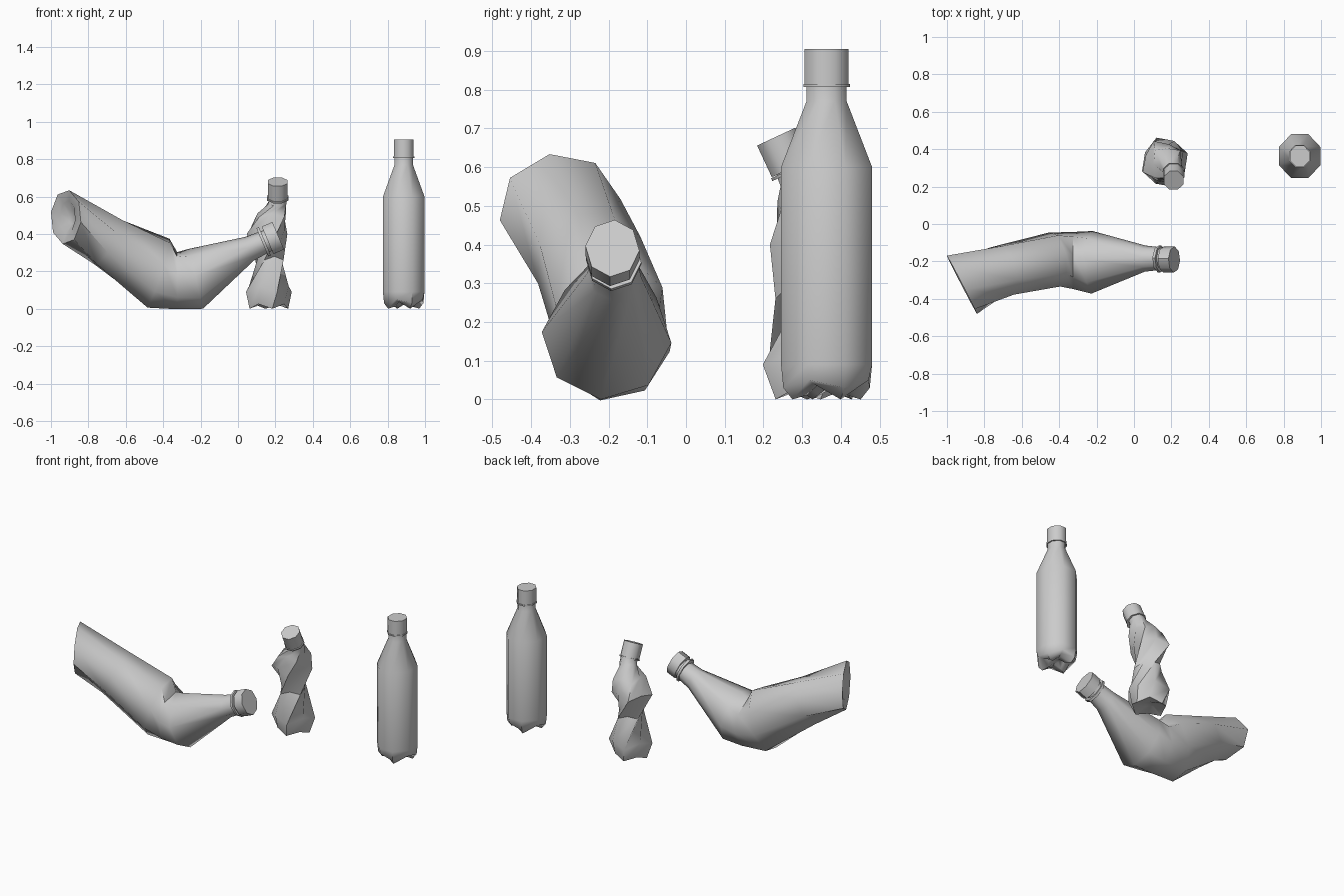
import bpy, bmesh
from math import sin, cos, radians, tau
from mathutils import Vector


def loft(name, rings, sides=8, angle=40):
    """Skin closed rings: (centre, axis, r_side, r_up, roll, lift, pinch).
    lift / pinch move every other vertex along the axis / inwards."""
    bm = bmesh.new()
    loops = []
    for ring in rings:
        c, d, ru, rv, roll, lift, pinch = (list(ring) + [22.5, 0, 1][len(ring) - 4:])[:7]
        c, d = Vector(c), Vector(d).normalized()
        u = (Vector((0, 1, 0)) - d * d.y).normalized()
        v = d.cross(u)
        loop = []
        for i in range(sides):
            a = tau * i / sides + radians(roll)
            k = pinch if i % 2 else 1
            p = c + u * cos(a) * ru * k + v * sin(a) * rv * k
            loop.append(bm.verts.new(p + d * (lift if i % 2 else 0)))
        loops.append(loop)
    for a, b in zip(loops, loops[1:]):
        for i in range(sides):
            j = (i + 1) % sides
            bm.faces.new((a[i], a[j], b[j], b[i]))
    bm.faces.new(loops[0][::-1])
    bm.faces.new(loops[-1])
    bmesh.ops.recalc_face_normals(bm, faces=bm.faces)
    me = bpy.data.meshes.new(name)
    bm.to_mesh(me)
    bm.free()
    ob = bpy.data.objects.new(name, me)
    bpy.context.collection.objects.link(ob)
    bpy.ops.object.select_all(action='DESELECT')
    ob.select_set(True)
    bpy.context.view_layer.objects.active = ob
    bpy.ops.object.shade_smooth_by_angle(angle=radians(angle))
    return ob


def tube(name, start, axis, length, ru, rv, roll=22.5):
    s, d = Vector(start), Vector(axis).normalized()
    return loft(name, [(s, d, ru, rv, roll), (s + d * length, d, ru, rv, roll)], angle=50)


Z = (0, 0, 1)

# Upright bottle: lobed base, straight body, tapered shoulder
def up(z, r, lift=0, pinch=1):
    return ((0.886, 0.363, z), Z, r * 1.06, r, 22.5, lift, pinch)

loft("upright_bottle", [
    up(0.04, 0.02), up(0.012, 0.05, 0.03, 0.9), up(0.0, 0.09, 0.04, 0.9),
    up(0.03, 0.114, 0.02, 0.97), up(0.09, 0.12), up(0.60, 0.12),
    up(0.77, 0.053), up(0.83, 0.053)], angle=50)
tube("upright_collar", (0.886, 0.363, 0.807), Z, 0.008, 0.065, 0.061)
tube("upright_cap", (0.886, 0.363, 0.815), Z, 0.09, 0.061, 0.057)

# Twisted bottle: each ring is turned further and pinched into folds
tilt = (0.0, -0.42, 0.9)
loft("twisted_bottle", [
    ((0.165, 0.33, 0.03), Z, 0.03, 0.03, 0, 0, 1),
    ((0.165, 0.33, 0.0), Z, 0.10, 0.105, 10, 0.025, 0.95),
    ((0.165, 0.33, 0.09), Z, 0.14, 0.13, 20, 0.03, 0.9),
    ((0.168, 0.325, 0.26), Z, 0.10, 0.08, 70, 0.02, 0.82),
    ((0.155, 0.33, 0.40), Z, 0.125, 0.12, 115, 0.02, 0.82),
    ((0.18, 0.32, 0.49), Z, 0.105, 0.095, 135, 0.02, 0.8),
    ((0.21, 0.29, 0.565), (0, -0.3, 0.95), 0.052, 0.052, 157.5, 0, 1),
    ((0.212, 0.275, 0.60), tilt, 0.05, 0.05, 157.5, 0, 1)], angle=50)
tube("twisted_collar", (0.212, 0.275, 0.588), tilt, 0.008, 0.062, 0.062)
tube("twisted_cap", (0.212, 0.271, 0.597), tilt, 0.09, 0.059, 0.057)

# Bent bottle: lying on its kink, both ends raised, end face dished
tail = Vector((0.89, 0.46, -0.02)).normalized()
end = Vector((-0.92, -0.325, 0.49))
neck = (0.92, 0.0, 0.39)
loft("bent_bottle", [
    (end + tail * 0.04, tail, 0.04, 0.04, 10),
    (end + tail * 0.01, tail, 0.09, 0.09, 10),
    (end, tail, 0.178, 0.146, 10),
    ((-0.70, -0.25, 0.36), (0.86, 0.25, -0.48), 0.145, 0.148, 20, 0, 1),
    ((-0.425, -0.19, 0.19), (0.94, 0.1, -0.32), 0.15, 0.20, 30, 0, 1),
    ((-0.325, -0.195, 0.15), (1, 0.0, 0.0), 0.155, 0.155, 35, 0, 1),
    ((-0.225, -0.205, 0.16), (0.97, 0.0, 0.23), 0.168, 0.165, 40, 0, 1),
    ((0.06, -0.185, 0.32), (0.92, 0, 0.35), 0.07, 0.068, 40),
    ((0.17, -0.185, 0.37), neck, 0.058, 0.058, 40)], angle=50)
tube("bent_collar", (0.13, -0.187, 0.355), neck, 0.015, 0.072, 0.082, 40)
tube("bent_cap", (0.158, -0.19, 0.366), neck, 0.062, 0.07, 0.08, 40)
